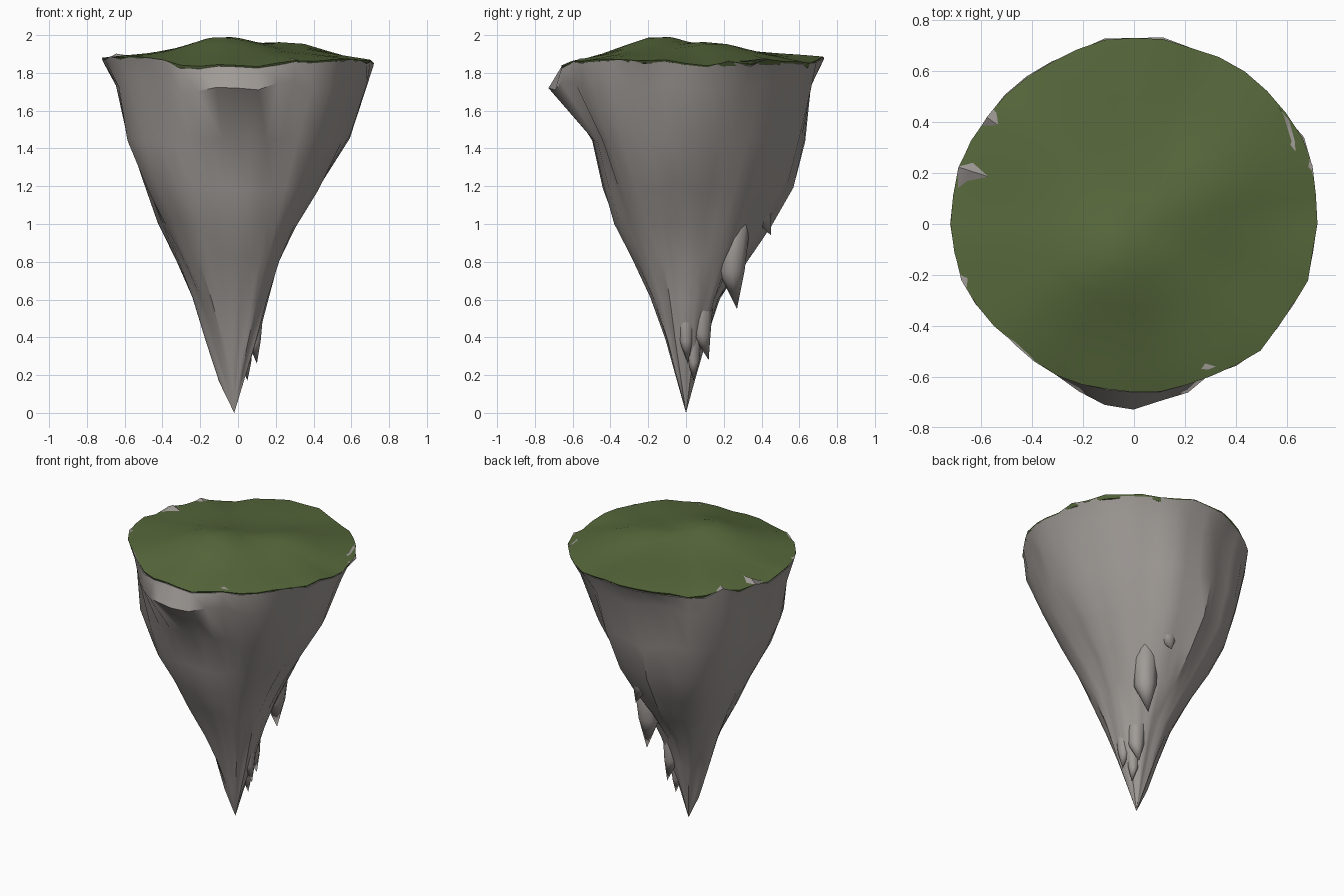
import bpy, bmesh
from math import sin, cos, tau, exp
from mathutils import Vector, noise

if "Cube" in bpy.data.objects:
    bpy.data.objects.remove(bpy.data.objects["Cube"])

COLUMNS = 40


def make_material(name, colour):
    mat = bpy.data.materials.new(name)
    mat.use_nodes = True
    mat.diffuse_color = (*colour, 1)
    mat.node_tree.nodes["Principled BSDF"].inputs["Base Color"].default_value = (*colour, 1)
    return mat


rock = make_material("grey rock", (0.35, 0.325, 0.305))
grass = make_material("moss green grass", (0.094, 0.138, 0.044))

# Rock outline: height, then radius toward E, NE, N, NW, W, SW, S, SE
LEVELS = [
    (1.87, (.72, .74, .73, .71, .72, .67, .66, .69)),
    (1.73, (.67, .68, .67, .69, .67, .62, .73, .67)),
    (1.45, (.59, .57, .63, .64, .61, .59, .49, .57)),
    (1.20, (.44, .44, .56, .57, .49, .52, .43, .46)),
    (1.00, (.31, .36, .44, .47, .40, .41, .38, .37)),
    (0.80, (.22, .27, .31, .35, .30, .31, .29, .28)),
    (0.60, (.17, .18, .17, .22, .22, .20, .19, .19)),
    (0.40, (.12, .11, .11, .13, .15, .12, .11, .12)),
    (0.20, (.05, .05, .05, .06, .08, .06, .05, .06)),
]
RIM_HEIGHTS = (1.85, 1.86, 1.88, 1.86, 1.88, 1.88, 1.84, 1.88)


def around(values, angle):
    """Smooth closed interpolation of evenly spaced values."""
    n = len(values)
    u = (angle % tau) / tau * n
    i, t = int(u), u % 1
    a, b, c, d = (values[(i + k) % n] for k in (-1, 0, 1, 2))
    return b + t * ((c - a) + t * ((2 * a - 5 * b + 4 * c - d) + t * (3 * (b - c) + d - a))) / 2


def wobble(angle, z, freq, shift=0):
    return noise.noise(Vector((cos(angle) * freq + shift, sin(angle) * freq, z)))


def rim_z(angle):
    return around(RIM_HEIGHTS, angle) + 0.04 * wobble(angle, 0, 4)


def rim_radius(angle):
    return around(LEVELS[0][1], angle) * (1 + 0.025 * wobble(angle, 5, 5))


def loft(name, rings, start, end, mat, angle=40):
    """Skin a stack of rings and close both ends to a point."""
    bm = bmesh.new()
    rows = [[bm.verts.new(p) for p in ring] for ring in rings]
    n = len(rows[0])
    first, last = bm.verts.new(start), bm.verts.new(end)
    for j in range(n):
        k = (j + 1) % n
        bm.faces.new((first, rows[0][j], rows[0][k]))
        bm.faces.new((last, rows[-1][k], rows[-1][j]))
        for upper, lower in zip(rows, rows[1:]):
            bm.faces.new((upper[j], lower[j], lower[k], upper[k]))
    bmesh.ops.recalc_face_normals(bm, faces=bm.faces)
    mesh = bpy.data.meshes.new(name)
    bm.to_mesh(mesh)
    bm.free()
    mesh.materials.append(mat)
    obj = bpy.data.objects.new(name, mesh)
    bpy.context.collection.objects.link(obj)
    bpy.ops.object.select_all(action='DESELECT')
    obj.select_set(True)
    bpy.context.view_layer.objects.active = obj
    bpy.ops.object.shade_smooth_by_angle(angle=angle * tau / 360)


angles = [tau * j / COLUMNS for j in range(COLUMNS)]

# Rock body: an inner lip that breaks through the grass, then the folded sides
lip = []
for a in angles:
    r = rim_radius(a) * 0.94
    lip.append((r * cos(a), r * sin(a), rim_z(a) - 0.012 + 0.07 * wobble(a, 14, 7)))
body_rings = [lip]
for level, (z, radii) in enumerate(LEVELS):
    ring = []
    for a in angles:
        if level == 0:
            r = rim_radius(a) * (1 + 0.02 * wobble(a, 2, 8))
            h = rim_z(a) + 0.03 * wobble(a, 9, 6) - 0.008
        else:
            fold = 0.06 * wobble(a, z * 0.6, 2.6, 3) + 0.06 * wobble(a, z, 5, 7)
            r = around(radii, a) * (0.995 + fold)
            h = z + 0.05 * wobble(a, z * 2, 3, 11)
        ring.append((r * cos(a) - 0.02 * (1 - z / 2), r * sin(a), h))
    body_rings.append(ring)
loft("rock_body", body_rings, (0, 0, 1.8), (-0.02, 0, 0), rock)


# Grass cap: low hills sinking to a ragged edge
def hill(x, y, cx, cy, size):
    return exp(-((x - cx) ** 2 + (y - cy) ** 2) / size ** 2)


def ground(x, y):
    return 1.91 + 0.085 * hill(x, y, -.08, -.15, .24) + 0.06 * hill(x, y, .3, .14, .22)


cap_rings = []
for t in (0.15, 0.32, 0.5, 0.68, 0.84, 0.95, 1.0):
    ring = []
    for a in angles:
        r = rim_radius(a) * t
        x, y = r * cos(a), r * sin(a)
        ring.append((x, y, rim_z(a) + (ground(x, y) - rim_z(a)) * (1 - t ** 3)))
    cap_rings.append(ring)
# Turned-down lip under the edge
cap_rings.append([(rim_radius(a) * 0.985 * cos(a), rim_radius(a) * 0.985 * sin(a),
                   rim_z(a) - 0.018 - 0.02 * wobble(a, 3, 7)) for a in angles])
loft("grass_cap", cap_rings, (0, 0, ground(0, 0)), (0, 0, 1.82), grass, 50)

# Rock spikes hanging from the body: name, (x, y, z, radius) sections, tip
SPIKES = [
    ("large_back_spike", [(.12, .26, 1.0, .08), (.11, .24, .75, .07)], (.11, .27, .55)),
    ("upper_back_spike", [(.06, .43, 1.25, .09), (.06, .39, 1.05, .06)], (.07, .45, .94)),
    ("lower_back_spike", [(.04, .08, .65, .07), (.05, .08, .42, .05)], (.06, .12, .28)),
    ("small_low_spike", [(.03, .03, .5, .06), (.04, .04, .27, .03)], (.05, .04, .17)),
    ("left_spike", [(.08, .0, .6, .06), (.085, .0, .38, .035)], (.1, .01, .26)),
    ("right_spike", [(-.11, .0, .6, .07), (-.11, .01, .36, .04)], (-.125, .0, .26)),
]
for name, sections, tip in SPIKES:
    rings = [[(x + r * cos(tau * k / 8), y + r * sin(tau * k / 8), z) for k in range(8)]
             for x, y, z, r in sections]
    top = sections[0]
    loft(name, rings, (top[0], top[1], top[2] + 0.1), tip, rock, 60)
